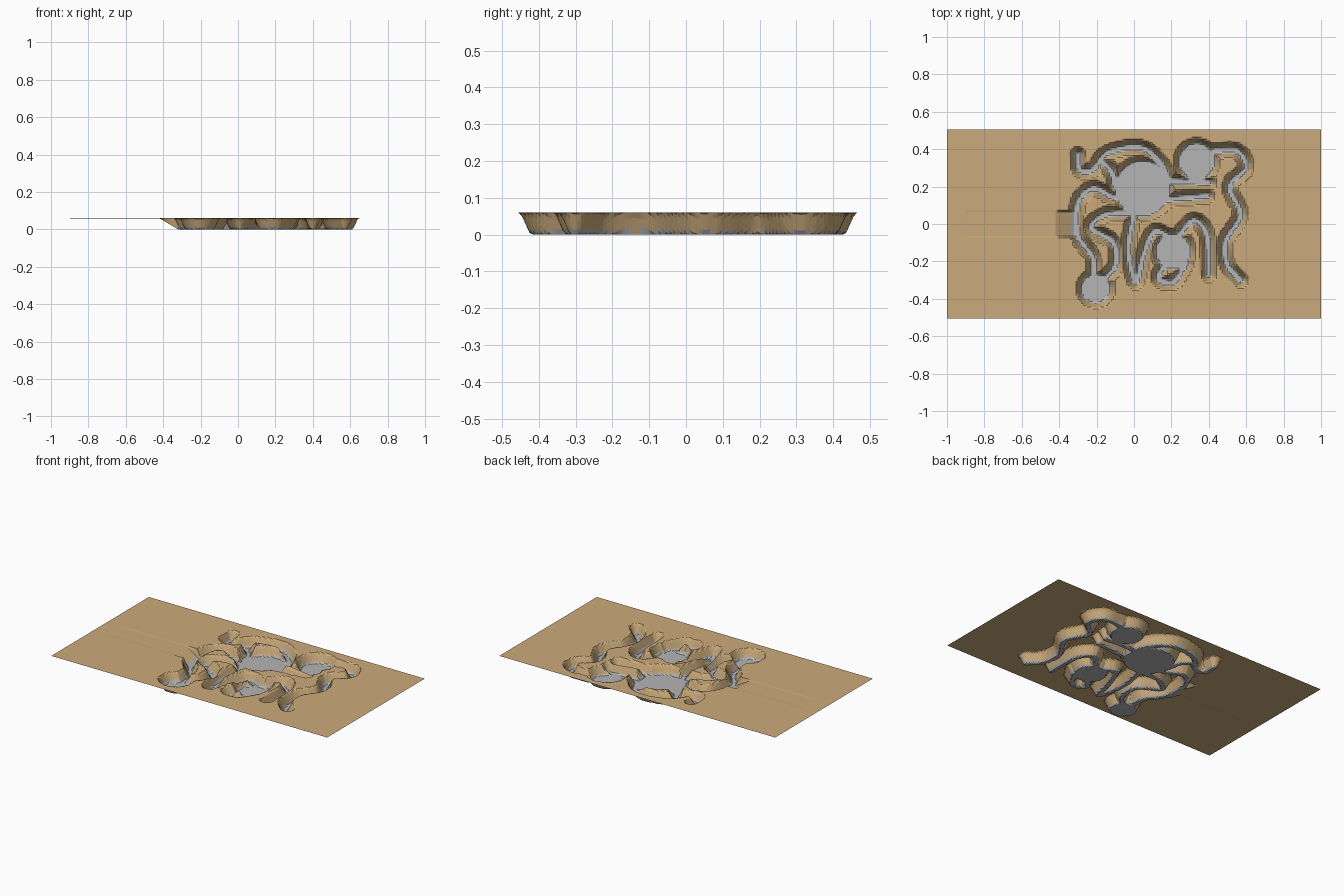
import bpy, bmesh, math
from mathutils import Vector

if "Cube" in bpy.data.objects:
    bpy.data.objects.remove(bpy.data.objects["Cube"])

DEPTH, FLOOR, SLOPE, CELL = 0.06, 0.015, 0.027, 0.01
NX, NY = 200, 101


def mat(name, col):
    m = bpy.data.materials.new(name)
    m.diffuse_color = (*col, 1)
    m.use_nodes = True
    m.node_tree.nodes["Principled BSDF"].inputs["Base Color"].default_value = m.diffuse_color
    return m


sand = mat("sand", (0.60, 0.41, 0.20))
grey = mat("grey_floor", (0.46, 0.46, 0.46))

# Winding trench centre lines, in hundredths of a unit
trenches = [
    # top left hook and arch over the large basin
    [(-30, 37), (-29, 29), (-22, 29), (-14, 38), (3, 41), (14, 33), (19, 23)],
    [(-18, 34), (-12, 28), (-10, 20)],
    # bars to the right of the large basin
    [(19, 23), (40, 22)],
    [(17, 13), (39, 15)],
    # right hand snake
    [(43, 39), (55, 39), (60, 30), (51, 20), (57, 5), (49, -9), (50, -22), (57, -30)],
    # left hand snakes down to the small basin
    [(-11, 14), (-22, 19), (-30, 11), (-30, -6), (-22, -18), (-22, -30)],
    [(-1, 6), (-15, 5), (-23, -2), (-11, -10), (-10, -22), (-17, -31)],
    # central loop
    [(0, 6), (-3, -14), (1, -31), (5, -17), (11, -4), (22, -9)],
    # arch with straight leg, hook under the lower basin
    [(24, -6), (32, 2), (39, -6), (40, -27)],
    [(28, -21), (21, -31), (13, -29), (17, -21)],
]
# Round basins: x, y, floor radius
basins = [(0.045, 0.19, 0.148), (0.335, 0.335, 0.098),
          (-0.205, -0.345, 0.078), (0.21, -0.145, 0.095)]


def smooth(pts, steps=5):
    """Catmull-Rom curve through the points."""
    p = [Vector(q) / 100 for q in pts]
    p = [2 * p[0] - p[1]] + p + [2 * p[-1] - p[-2]]
    out = []
    for a, b, c, d in zip(p, p[1:], p[2:], p[3:]):
        for k in range(steps):
            t = k / steps
            out.append(0.5 * (2 * b + (c - a) * t + (2 * a - 5 * b + 4 * c - d) * t * t
                              + (3 * b - a - 3 * c + d) * t ** 3))
    return out + [p[-2]]


segments = []
for line in trenches:
    s = smooth(line)
    for a, b in zip(s, s[1:]):
        d = b - a
        segments.append((a.x, a.y, d.x, d.y, d.length_squared))


def edge_distance(x, y):
    """Distance outside the flat trench floor (negative inside)."""
    best = 1.0
    for ax, ay, dx, dy, l2 in segments:
        px, py = x - ax, y - ay
        if abs(px) > 0.3 or abs(py) > 0.3:
            continue
        t = max(0, min(1, (px * dx + py * dy) / l2))
        best = min(best, (px - t * dx) ** 2 + (py - t * dy) ** 2)
    best = math.sqrt(best) - FLOOR
    for bx, by, r in basins:
        best = min(best, math.hypot(x - bx, y - by) - r)
    return best


def height(x, y):
    z = DEPTH * max(0, min(1, edge_distance(x, y) / SLOPE))
    # entry ramp on the left, with a very shallow approach road
    if abs(y) < 0.07 and -0.9 < x < -0.31:
        z = min(z, max(0, min(DEPTH - 0.001, DEPTH * (-0.32 - x) / 0.1)))
    return z


# Landscape sheet with carved trenches, grey on the trench floor
bm = bmesh.new()
grid = []
for j in range(NY + 1):
    y = (j - NY / 2) * CELL
    row = []
    for i in range(NX + 1):
        x = (i - NX / 2) * CELL
        row.append(bm.verts.new((x, y, height(x, y))))
    grid.append(row)
for j in range(NY):
    for i in range(NX):
        f = bm.faces.new((grid[j][i], grid[j][i + 1], grid[j + 1][i + 1], grid[j + 1][i]))
        f.material_index = 1 if f.calc_center_median().z < 0.011 else 0

me = bpy.data.meshes.new("trench_landscape")
bm.to_mesh(me)
bm.free()
me.materials.append(sand)
me.materials.append(grey)
ob = bpy.data.objects.new("trench_landscape", me)
bpy.context.collection.objects.link(ob)
